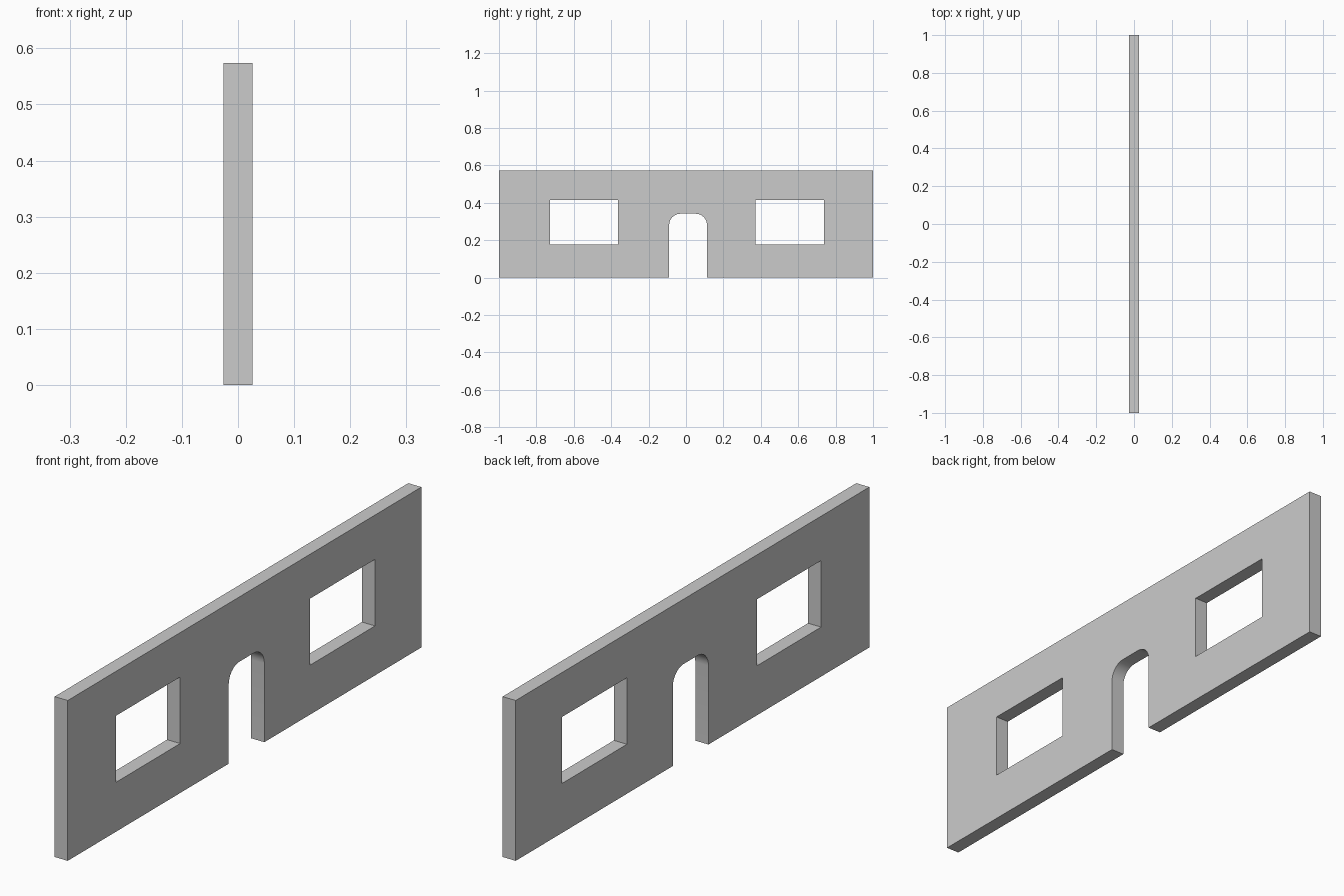
import bpy, bmesh
from math import sin, cos, pi

if "Cube" in bpy.data.objects:
    bpy.data.objects.remove(bpy.data.objects["Cube"])

THICK = 0.052
TOP = 0.574


def arc(cy, cz, r, a0, a1, n=8):
    """Points (y, z) along a circular arc."""
    return [(cy + r * cos(a0 + (a1 - a0) * i / n),
             cz + r * sin(a0 + (a1 - a0) * i / n)) for i in range(n + 1)]


def rect(y0, y1, z0, z1):
    return [(y0, z0), (y1, z0), (y1, z1), (y0, z1)]


# Outer outline, with the round-cornered doorway as a notch in the bottom edge
d0, d1, dtop, r = -0.09, 0.112, 0.342, 0.06
outline = ([(-1, 0), (d0, 0)]
           + arc(d0 + r, dtop - r, r, pi, pi / 2)
           + arc(d1 - r, dtop - r, r, pi / 2, 0)
           + [(d1, 0), (1, 0), (1, TOP), (-1, TOP)])

# Two window openings
windows = [rect(-0.727, -0.364, 0.177, 0.415),
           rect(0.371, 0.738, 0.177, 0.415)]

# Fill the profile in the YZ plane
bm = bmesh.new()
edges = []
for loop in [outline] + windows:
    vs = [bm.verts.new((0, y, z)) for y, z in loop]
    edges += [bm.edges.new((a, b)) for a, b in zip(vs, vs[1:] + vs[:1])]
bmesh.ops.triangle_fill(bm, edges=edges, use_beauty=True, normal=(1, 0, 0))
bmesh.ops.recalc_face_normals(bm, faces=bm.faces[:])
mesh = bpy.data.meshes.new("wall")
bm.to_mesh(mesh)
bm.free()

wall = bpy.data.objects.new("wall", mesh)
bpy.context.collection.objects.link(wall)

# Wall thickness, centred on x = 0
solid = wall.modifiers.new("thickness", 'SOLIDIFY')
solid.thickness = THICK
solid.offset = 0

# Smooth only the curved door corners
bpy.context.view_layer.objects.active = wall
wall.select_set(True)
bpy.ops.object.modifier_apply(modifier=solid.name)
bpy.ops.object.shade_smooth_by_angle(angle=pi / 6)
